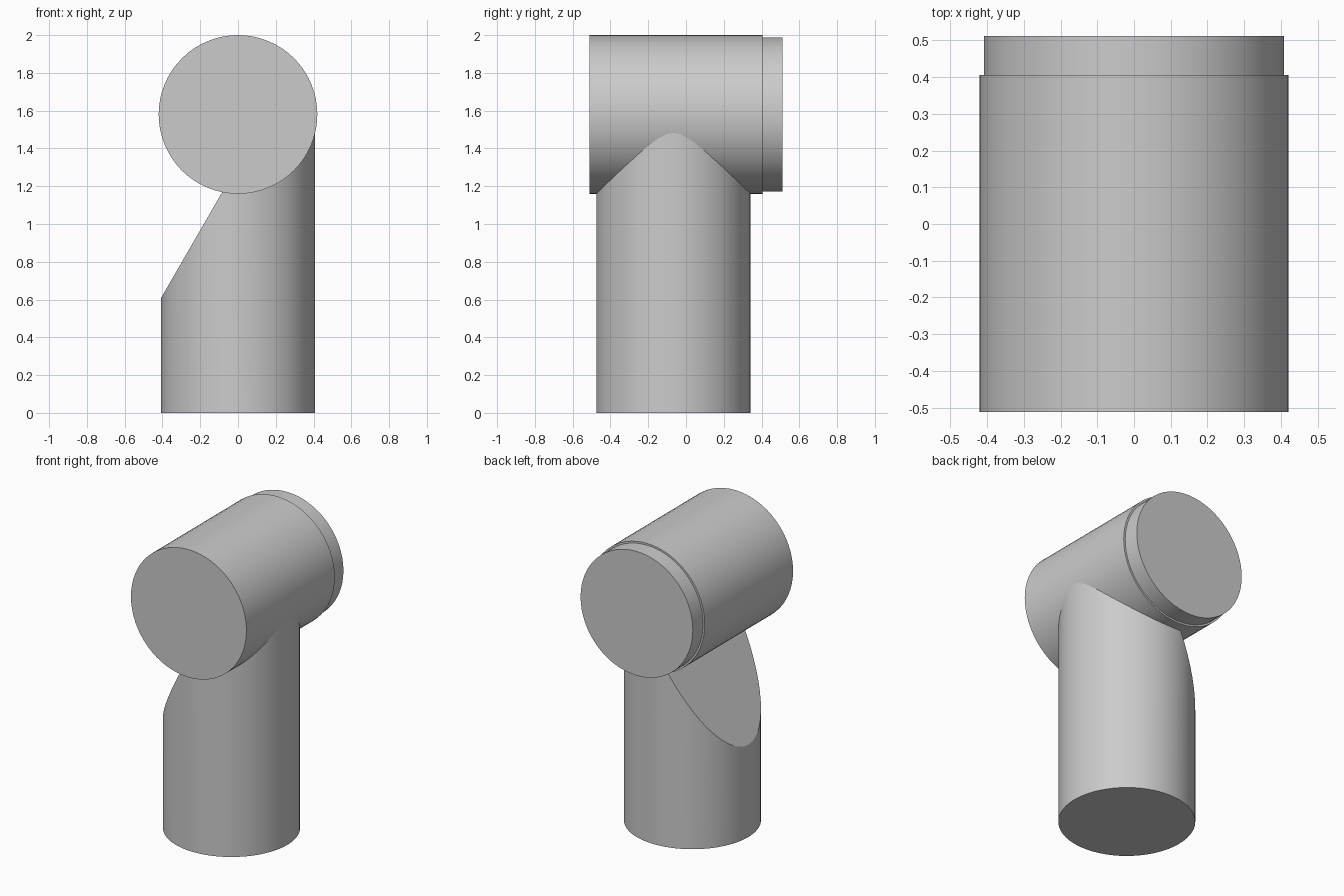
import bpy
import bmesh
from math import pi, radians, sin, cos
from mathutils import Vector, Matrix

if "Cube" in bpy.data.objects:
    bpy.data.objects.remove(bpy.data.objects["Cube"], do_unlink=True)

SIDES = 64
HEAD_R, HEAD_Z = 0.42, 1.58

# Single grey finish
grey = bpy.data.materials.new("plain grey")
grey.use_nodes = True
colour = (0.6, 0.6, 0.6, 1.0)
grey.diffuse_color = colour
grey.node_tree.nodes["Principled BSDF"].inputs["Base Color"].default_value = colour


def cylinder(name, radius, length, matrix, cut=None):
    """Capped cylinder, optionally trimmed by a (point, normal) plane."""
    bm = bmesh.new()
    bmesh.ops.create_cone(bm, cap_ends=True, segments=SIDES, radius1=radius,
                          radius2=radius, depth=length, matrix=matrix)
    if cut:
        geom = bm.verts[:] + bm.edges[:] + bm.faces[:]
        result = bmesh.ops.bisect_plane(bm, geom=geom, plane_co=cut[0],
                                        plane_no=cut[1], clear_outer=True)
        rim = [e for e in result["geom_cut"] if isinstance(e, bmesh.types.BMEdge)]
        bmesh.ops.holes_fill(bm, edges=rim, sides=0)
    bmesh.ops.recalc_face_normals(bm, faces=bm.faces[:])
    mesh = bpy.data.meshes.new(name)
    bm.to_mesh(mesh)
    bm.free()
    mesh.materials.append(grey)
    obj = bpy.data.objects.new(name, mesh)
    bpy.context.collection.objects.link(obj)
    bpy.ops.object.select_all(action="DESELECT")
    obj.select_set(True)
    bpy.context.view_layer.objects.active = obj
    bpy.ops.object.shade_smooth_by_angle(angle=radians(30))
    return obj


def along_y(y_start, y_end):
    """Placement of a horizontal cylinder on the head axis."""
    centre = Vector((0, (y_start + y_end) / 2, HEAD_Z))
    return Matrix.Translation(centre) @ Matrix.Rotation(pi / 2, 4, "X")


# Horizontal head and its slightly narrower rear collar
cylinder("head", HEAD_R, 0.917, along_y(-0.512, 0.405))
cylinder("rear_collar", 0.408, 0.137, along_y(0.375, 0.512))

# Upright post, ending inside the head, with a slanted cut on one side
slope = radians(60)
cut_plane = (Vector((-0.408, 0, 0.607)), Vector((-sin(slope), 0, cos(slope))))
cylinder("post", 0.408, HEAD_Z, Matrix.Translation((0, -0.067, HEAD_Z / 2)), cut_plane)
